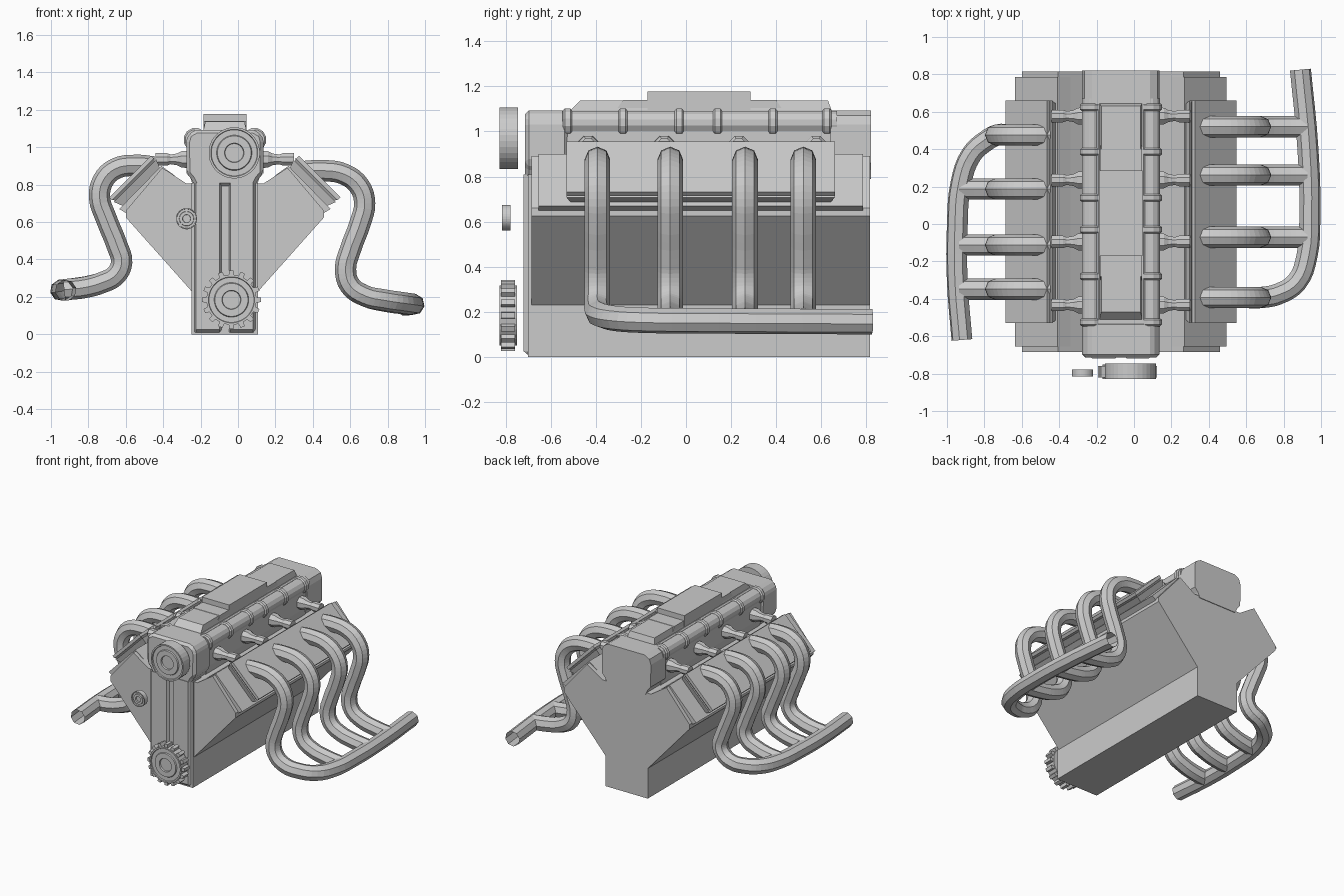
import bpy, bmesh, math
from mathutils import Vector

if "Cube" in bpy.data.objects:
    bpy.data.objects.remove(bpy.data.objects["Cube"])

C = -0.07  # engine centre line in x


def make(name, verts, faces, bevel=0):
    me = bpy.data.meshes.new(name)
    me.from_pydata(verts, [], faces)
    bm = bmesh.new()
    bm.from_mesh(me)
    bmesh.ops.recalc_face_normals(bm, faces=bm.faces)
    bm.to_mesh(me)
    bm.free()
    ob = bpy.data.objects.new(name, me)
    bpy.context.collection.objects.link(ob)
    if bevel:
        m = ob.modifiers.new("bevel", 'BEVEL')
        m.width = bevel
        m.segments = 1
    return ob


def loft(name, loops, bevel=0):
    n = len(loops[0])
    verts = [v for l in loops for v in l]
    faces = [[k * n + i, k * n + (i + 1) % n, (k + 1) * n + (i + 1) % n, (k + 1) * n + i]
             for k in range(len(loops) - 1) for i in range(n)]
    faces += [list(range(n)), list(range(len(verts) - n, len(verts)))]
    return make(name, verts, faces, bevel)


def prism(name, pts, y0, y1, bevel=0):
    return loft(name, [[(x, y, z) for x, z in pts] for y in (y0, y1)], bevel)


def sym(half):
    return [(C + x, z) for x, z in half] + [(C - x, z) for x, z in reversed(half)]


def lathe(name, origin, axis, prof, n=32):
    # profile of (distance along axis, radius)
    q = Vector((0, 0, 1)).rotation_difference(Vector(axis))
    o = Vector(origin)
    return loft(name, [[o + q @ Vector((r * math.cos(2 * math.pi * (i + .5) / n),
                                        r * math.sin(2 * math.pi * (i + .5) / n), d))
                        for i in range(n)] for d, r in prof])


def pipe(name, pts, r=0.057):
    cu = bpy.data.curves.new(name, 'CURVE')
    cu.dimensions = '3D'
    cu.bevel_depth = r
    cu.bevel_resolution = 2
    cu.resolution_u = 4
    s = cu.splines.new('BEZIER')
    s.use_smooth = False
    s.bezier_points.add(len(pts) - 1)
    for b, p in zip(s.bezier_points, pts):
        b.co = p
        b.handle_left_type = b.handle_right_type = 'AUTO'
    ob = bpy.data.objects.new(name, cu)
    bpy.context.collection.objects.link(ob)
    return ob


# V-shaped block, with the heads inset at both ends
prism("engine_block", sym([(.178, 0), (.178, .23), (.53, .625), (.53, .66), (.335, .89), (.205, .805)]),
      -.685, .815)
prism("timing_cover_base", sym([(.178, 0), (.178, .81)]), -.70, -.60)
for s, e in ((-1, "left"), (1, "right")):
    prism(e + "_head", [(C + s * x, z) for x, z in
                        [(.50, .63), (.565, .67), (.34, .90), (.27, .85)]], -.655, .785)

# Front timing cover in two halves around a groove
for x0, x1, e in ((-.24, -.075, "left"), (-.055, .105, "right")):
    loft(e + "_timing_cover", [[(x0, -.68, z), (x0 + .015, y, z), (x1 - .025, y, z), (x1, -.68, z)]
                               for z, y in ((0, -.69), (.025, -.72), (.81, -.72))])

# Tilted valve covers: spacer and wide plate with tapered ends
for s, e in ((-1, "left"), (1, "right")):
    def slab(name, d0, d1, u0, u1, t):
        a = math.sqrt(.5)
        o = (.452, .785)  # middle of head face

        def loop(d, g):
            return [(C + s * (o[0] + a * (u + d)), y, o[1] + a * (d - u))
                    for u, y in ((u0 + g, -.53 + g), (u1 - g, -.53 + g),
                                 (u1 - g, .66 - g), (u0 + g, .66 - g))]
        loft(name, [loop(d0, t), loop(d1, 0)])
    slab(e + "_cover_gasket", -.02, .045, -.165, .155, .025)
    slab(e + "_valve_cover", .035, .06, -.165, .155, .02)
    slab(e + "_valve_cover_top", .058, .08, -.16, .155, 0)

# Intake manifold: end boxes, centre body, rails with collars
end = sym([(.16, .79), (.18, .83), (.205, .86), (.207, 1.03), (.195, 1.07), (.155, 1.093)])
prism("manifold_front", end, -.715, -.52, .018)
prism("manifold_rear", end, .64, .82)
prism("manifold_body", sym([(.17, .79), (.195, .87), (.195, 1.03), (.12, 1.09)]), -.54, .66)
for s, e in ((-1, "left"), (1, "right")):
    x = C + s * .158
    lathe(e + "_rail", (x, -.55, 1.04), (0, 1, 0), [(0, .053), (1.22, .053)], 12)
    for y in (-.525, -.28, -.03, .14, .385, .625):
        lathe(e + "_rail_collar", (x, y - .02, 1.04), (0, 1, 0),
              [(0, .055), (.008, .064), (.032, .064), (.04, .055)], 12)
    # Intake runners down to the heads
    for y in (-.433, -.096, .235, .577):
        lathe(e + "_intake_runner", (C + s * .17, y, .935), (s, 0, 0),
              [(0, .05), (.06, .048), (.085, .034), (.12, .028), (.14, .036), (.2, .036)], 8)

# Plenum ridge and raised inlet on top
loft("plenum_ridge", [[(C - w, y0, z), (C + w, y0, z), (C + w, y1, z), (C - w, y1, z)]
                      for w, y0, y1, z in ((.114, -.52, .65, 1.06), (.114, -.51, .645, 1.095),
                                           (.105, -.47, .63, 1.137))])
loft("plenum_step", [[(C - .112, y0, z), (C + .112, y0, z), (C + .112, y1, z), (C - .112, y1, z)]
                     for y0, y1, z in ((-.32, .44, 1.08), (-.28, .40, 1.139))])
prism("air_inlet", sym([(.115, 1.08), (.115, 1.178)]), -.17, .285)


# Pulleys with stepped faces
def pulley(name, x, z, r, y0, y1):
    lathe(name, (x, 0, z), (0, 1, 0),
          [(y0 + .012, r * .32), (y0 + .012, r * .36), (y0, r * .38), (y0, r * .66),
           (y0 + .008, r * .69), (y0 + .008, r * .9), (y0, r * .92), (y0, r), (y1, r)])


pulley("upper_pulley", -.02, .97, .137, -.828, -.745)
pulley("idler_pulley", -.275, .618, .057, -.815, -.778)
pulley("crank_pulley", -.035, .184, .134, -.828, -.75)
for i in range(16):
    a = 2 * math.pi * i / 16
    d, t = Vector((math.cos(a), 0, math.sin(a))), Vector((-math.sin(a), 0, math.cos(a)))
    o = Vector((-.035, 0, .184))
    loft("crank_tooth", [[o + d * r + t * w * k + Vector((0, y, 0))
                          for k, y in ((-1, -.82), (1, -.82), (1, -.758), (-1, -.758))]
                         for r, w in ((.12, .016), (.157, .012))])

# Exhaust headers: each side is a path in x-z, repeated, and one pipe becomes the collector
right = [(.35, .87), (.45, .875), (.57, .855), (.65, .79), (.677, .70), (.655, .60),
         (.60, .45), (.575, .35), (.60, .26), (.68, .205)]
left = [(-.45, .895), (-.55, .903), (-.655, .885), (-.722, .82), (-.74, .73), (-.705, .62),
        (-.645, .47), (-.622, .385), (-.655, .315), (-.73, .275)]
for y in (-.07, .262, .52):
    pipe("right_header_pipe", [(x, y, z) for x, z in right] + [(.80, y, .175), (.92, y, .16)])
pipe("right_collector", [(x, -.393, z) for x, z in right] +
     [(.77, -.375, .185), (.87, -.31, .17), (.925, -.17, .162), (.94, .05, .16),
      (.93, .4, .158), (.89, .825, .156)])
for y in (-.348, -.112, .187):
    pipe("left_header_pipe", [(x, y, z) for x, z in left] + [(-.82, y, .25), (-.93, y, .238)])
pipe("left_collector", [(x, .476, z) for x, z in left] +
     [(-.79, .445, .258), (-.87, .37, .245), (-.925, .22, .238), (-.945, -.02, .236),
      (-.945, -.3, .235), (-.92, -.62, .235)])
